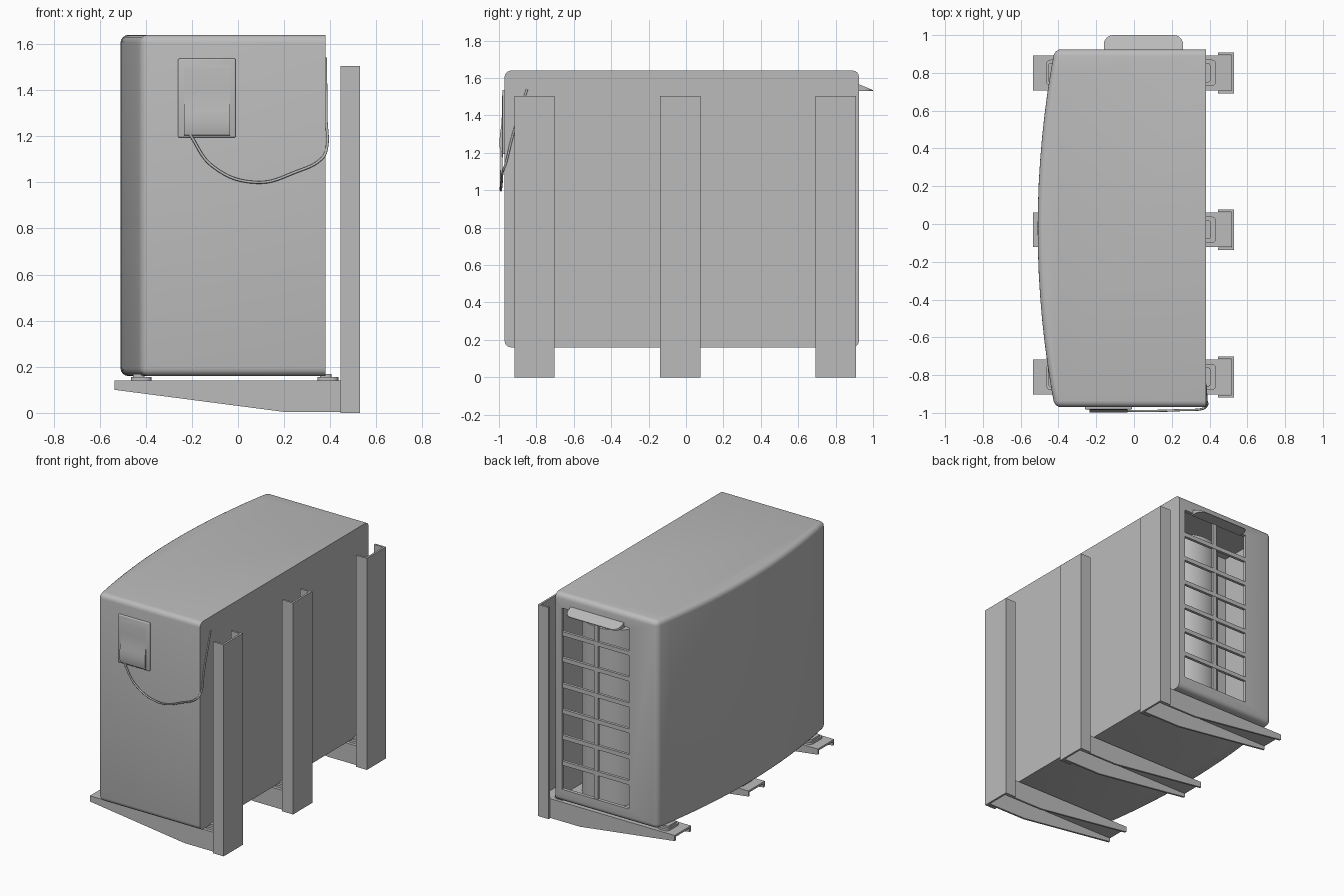
import bpy, bmesh, math
from mathutils import Vector

if "Cube" in bpy.data.objects:
    bpy.data.objects.remove(bpy.data.objects["Cube"], do_unlink=True)

grey = bpy.data.materials.new("plain grey")
grey.use_nodes = True
grey.diffuse_color = (0.5, 0.5, 0.5, 1)
grey.node_tree.nodes["Principled BSDF"].inputs["Base Color"].default_value = grey.diffuse_color


def finish(name, bm):
    """Turn a bmesh into a named, shaded object."""
    bmesh.ops.recalc_face_normals(bm, faces=bm.faces)
    mesh = bpy.data.meshes.new(name)
    bm.to_mesh(mesh)
    bm.free()
    mesh.materials.append(grey)
    ob = bpy.data.objects.new(name, mesh)
    bpy.context.collection.objects.link(ob)
    smooth(ob)
    return ob


def select(ob):
    bpy.ops.object.select_all(action='DESELECT')
    ob.select_set(True)
    bpy.context.view_layer.objects.active = ob


def smooth(ob):
    select(ob)
    bpy.ops.object.shade_smooth_by_angle(angle=math.radians(35))


def prism(points, axis, lo, hi):
    """Extrude a flat outline along one axis."""
    place = {'x': lambda a, b, d: (d, a, b),
             'y': lambda a, b, d: (a, d, b),
             'z': lambda a, b, d: (a, b, d)}[axis]
    bm = bmesh.new()
    face = bm.faces.new([bm.verts.new(place(a, b, lo)) for a, b in points])
    moved = bmesh.ops.extrude_face_region(bm, geom=[face])["geom"]
    shift = Vector(place(0, 0, hi - lo))
    bmesh.ops.translate(bm, vec=shift, verts=[v for v in moved if isinstance(v, bmesh.types.BMVert)])
    return bm


def box(name, x, y, z, bevel=0, upright_only=False):
    bm = prism([(x[0], y[0]), (x[1], y[0]), (x[1], y[1]), (x[0], y[1])], 'z', *z)
    if bevel:
        edges = [e for e in bm.edges if not upright_only or
                 abs(e.verts[0].co.z - e.verts[1].co.z) > 1e-4]
        bmesh.ops.bevel(bm, geom=edges, offset=bevel, segments=3, profile=0.5, affect='EDGES')
    return finish(name, bm)


# Casing: bowed outer side, flat wall side, rounded rims
WALL, FRONT, BACK = 0.38, -0.97, 0.925
mid, half = (FRONT + BACK) / 2, (BACK - FRONT) / 2
outline = [(WALL, BACK), (WALL, FRONT)]
for i in range(17):
    t = i / 8 - 1
    outline.append((-0.51 + 0.09 * t * t, mid + half * t))
bm = prism(outline, 'z', 0.16, 1.64)


def is_rim(e):
    a, b = e.verts[0].co, e.verts[1].co
    if abs(a.z - b.z) < 1e-4:
        return min(a.x, b.x) < WALL - 0.01
    return a.x < 0 and abs(abs(a.y - mid) - half) < 1e-4


bmesh.ops.bevel(bm, geom=[e for e in bm.edges if is_rim(e)], offset=0.035,
                segments=4, profile=0.5, affect='EDGES')
casing = finish("casing", bm)

# Hollow behind the grille
LEFT, RIGHT, LOW, HIGH = 0.33, -0.20, 0.25, 1.54
cutters = [box("cavity_cutter", (-0.38, 0.35), (0.5, 0.9), (0.19, 1.61)),
           box("opening_cutter", (RIGHT, LEFT), (0.8, 1.1), (LOW, HIGH))]
for cutter in cutters:
    cutter.hide_render = True
    mod = casing.modifiers.new("cut", 'BOOLEAN')
    mod.operation, mod.object, mod.solver = 'DIFFERENCE', cutter, 'EXACT'
    select(casing)
    bpy.ops.object.modifier_apply(modifier=mod.name)
    bpy.data.objects.remove(cutter, do_unlink=True)
smooth(casing)

# Grille bars
BARS = 6
for i in range(BARS):
    z = LOW + (HIGH - LOW) * (i + 1) / (BARS + 1)
    box("grille_bar", (RIGHT - 0.01, LEFT + 0.01), (0.9, 0.92), (z - 0.015, z + 0.015))
centre = (LEFT + RIGHT) / 2
box("grille_upright", (centre - 0.015, centre + 0.015), (0.9, 0.918), (LOW - 0.01, HIGH + 0.01))

# Inner cylinder
bm = bmesh.new()
bmesh.ops.create_cone(bm, cap_ends=True, segments=40, radius1=0.23, radius2=0.23, depth=1.25)
bmesh.ops.translate(bm, vec=(0.095, 0.63, 0.815), verts=bm.verts)
finish("inner_cylinder", bm)

# Carry handle: a wedge with rounded outer corners
R = 0.05
plan = [(-0.16, 0.91)]
for cx, start in ((-0.16 + R, 180), (0.26 - R, 90)):
    for k in range(7):
        a = math.radians(start - 15 * k)
        plan.append((cx + R * math.cos(a), 1 - R + R * math.sin(a)))
plan.append((0.26, 0.91))
bm = prism(plan, 'z', 1.53, 1.535)
for v in bm.verts:
    if v.co.z > 1.532:
        v.co.z += (1 - v.co.y) * 0.42
finish("handle", bm)

# Connection box with a bulging cover
box("connection_box", (-0.26, -0.01), (-0.982, -0.96), (1.195, 1.537), 0.006)
cover = [(-0.97, 1.2), (-0.99, 1.205), (-0.996, 1.23), (-0.997, 1.27), (-0.993, 1.31),
         (-0.987, 1.35), (-0.984, 1.41), (-0.985, 1.49), (-0.982, 1.51), (-0.97, 1.515)]
finish("connection_cover", prism(cover, 'x', -0.235, -0.035))

# Hanging cable
path = [(-0.21, -0.985, 1.21), (-0.11, -0.988, 1.07), (0.08, -0.99, 1.0), (0.25, -0.985, 1.045),
        (0.365, -0.978, 1.105), (0.383, -0.965, 1.14), (0.383, -0.93, 1.28), (0.38, -0.85, 1.54)]
curve = bpy.data.curves.new("cable", 'CURVE')
curve.dimensions = '3D'
curve.bevel_depth = 0.006
curve.bevel_resolution = 2
curve.use_fill_caps = True
spline = curve.splines.new('BEZIER')
spline.bezier_points.add(len(path) - 1)
for point, co in zip(spline.bezier_points, path):
    point.co = co
    point.handle_left_type = point.handle_right_type = 'AUTO'
curve.materials.append(grey)
cable = bpy.data.objects.new("cable", curve)
bpy.context.collection.objects.link(cable)

# Three wall brackets: upright channel, tapered arm, mounting pads
for y in (0.80, -0.03, -0.81):
    w, t = 0.108, 0.014
    channel = [(0.445, y - w), (0.53, y - w), (0.53, y + w), (0.445, y + w),
               (0.445, y + w - t), (0.53 - t, y + w - t), (0.53 - t, y - w + t), (0.445, y - w + t)]
    finish("wall_post", prism(channel, 'z', 0, 1.505))

    w = 0.092
    box("arm_top", (-0.535, 0.516), (y - w, y + w), (0.126, 0.14))
    web = [(-0.535, 0.14), (-0.535, 0.1), (0.21, 0.003), (0.516, 0.003), (0.516, 0.14)]
    for side in (-1, 1):
        edge = y + side * w
        finish("arm_side", prism(web, 'y', edge, edge - side * t))
    for x in (-0.42, 0.39):
        box("pad_base", (x - 0.045, x + 0.045), (y - 0.07, y + 0.07), (0.138, 0.155), 0.025, True)
        box("pad_top", (x - 0.035, x + 0.015), (y - 0.05, y + 0.05), (0.15, 0.168), 0.012, True)
